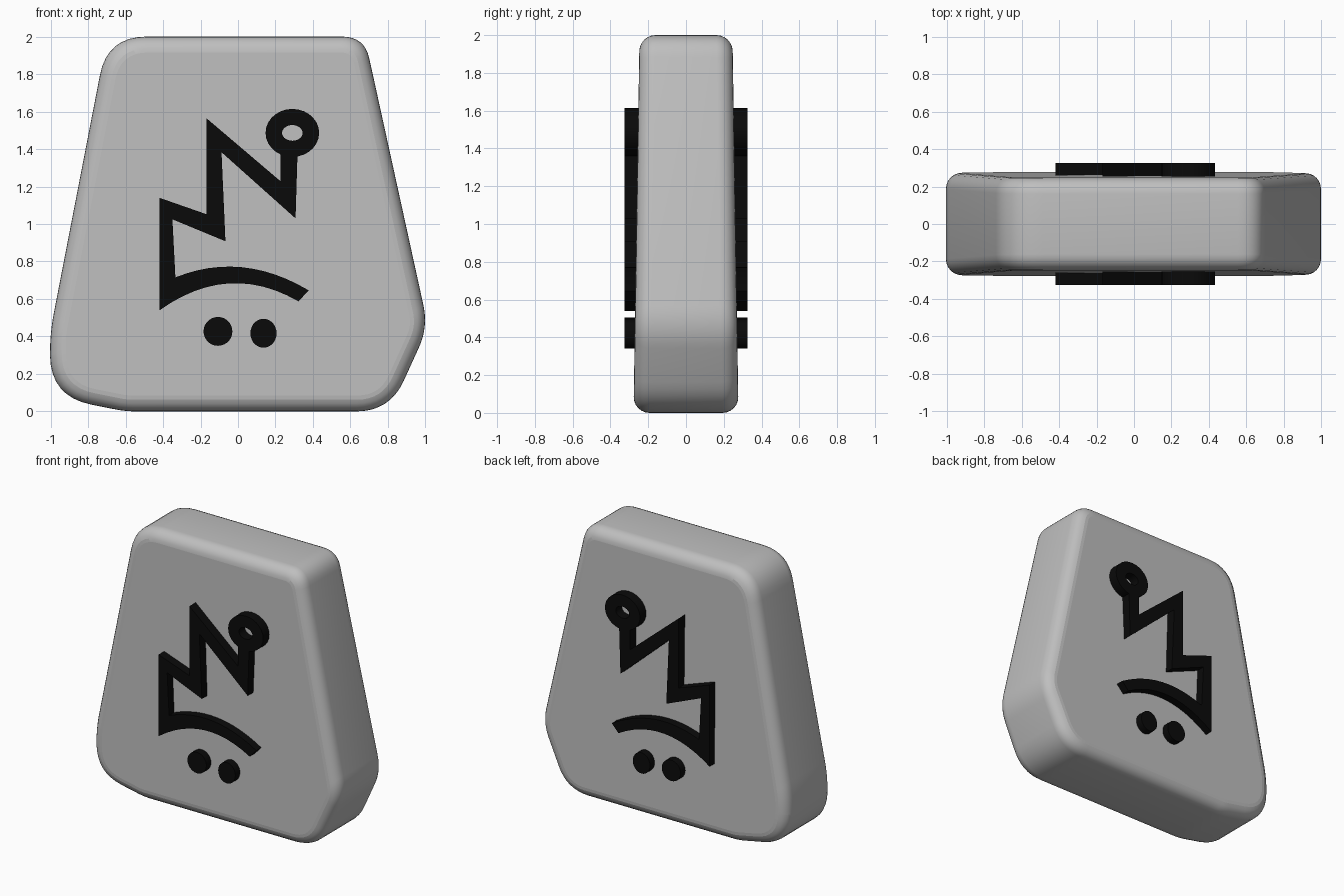
import bpy, bmesh, math
from mathutils import Vector

cube = bpy.data.objects.get("Cube")
if cube:
    bpy.data.objects.remove(cube, do_unlink=True)


def material(name, rgb):
    m = bpy.data.materials.new(name)
    m.use_nodes = True
    m.diffuse_color = (*rgb, 1)
    bsdf = m.node_tree.nodes["Principled BSDF"]
    bsdf.inputs["Base Color"].default_value = (*rgb, 1)
    bsdf.inputs["Roughness"].default_value = 0.8
    return m


STONE = material("stone grey", (0.52, 0.52, 0.52))
INK = material("black", (0.003, 0.003, 0.003))


def finish(bm, name, mat, angle=30):
    bmesh.ops.recalc_face_normals(bm, faces=bm.faces)
    mesh = bpy.data.meshes.new(name)
    bm.to_mesh(mesh)
    bm.free()
    obj = bpy.data.objects.new(name, mesh)
    bpy.context.collection.objects.link(obj)
    mesh.materials.append(mat)
    bpy.ops.object.select_all(action='DESELECT')
    obj.select_set(True)
    bpy.context.view_layer.objects.active = obj
    bpy.ops.object.shade_smooth_by_angle(angle=math.radians(angle))
    for p in mesh.polygons:          # broad front and back faces stay flat
        if abs(p.normal.y) > 0.99:
            p.use_smooth = False
    return obj


def bezier(a, c, b, n):
    a, b, c = Vector(a), Vector(b), Vector(c)
    return [a * (1 - t) ** 2 + c * 2 * t * (1 - t) + b * t * t
            for t in (i / n for i in range(n + 1))]


# Slab corners, anticlockwise from the front: x, z, rounding length
CORNERS = [(-0.6, 0, 0.06), (0.81, 0, 0.18), (1.015, 0.45, 0.12),
           (0.675, 2, 0.12), (-0.697, 2, 0.21), (-1.005, 0.41, 0.12),
           (-1.0, 0.08, 0.22)]


def slab_outline(inset):
    """Rounded outline, moved inward by the inset."""
    pts = [Vector(c[:2]) for c in CORNERS]
    n = len(pts)
    moved = []
    for i, p in enumerate(pts):
        d1, d2 = (p - pts[i - 1]).normalized(), (pts[(i + 1) % n] - p).normalized()
        n1, n2 = Vector((-d1.y, d1.x)), Vector((-d2.y, d2.x))
        moved.append(p + (n1 + n2) * inset / (1 + n1.dot(n2)))
    out = []
    for i, p in enumerate(moved):
        r = max(CORNERS[i][2] - 0.75 * inset, 0.03)
        before = (moved[i - 1] - p).normalized() * r
        after = (moved[(i + 1) % n] - p).normalized() * r
        out += bezier(p + before, p, p + after, 8)
    return out


# Slab: rings lofted from front to back with rounded rims and a slight taper
EDGE, STEPS = 0.085, 6
bm = bmesh.new()
rings = []
for side in (-1, 1):
    for k in range(STEPS + 1):
        a = math.pi / 2 * (k if side > 0 else STEPS - k) / STEPS
        inset, drop = EDGE * (1 - math.cos(a)), EDGE * (1 - math.sin(a))
        rings.append([bm.verts.new((p.x, side * (0.278 - 0.016 * p.y - drop), p.y))
                      for p in slab_outline(inset)])
for r1, r2 in zip(rings, rings[1:]):
    for i in range(len(r1)):
        j = (i + 1) % len(r1)
        bm.faces.new((r1[i], r1[j], r2[j], r2[i]))
bm.faces.new(rings[0])
bm.faces.new(rings[-1])
finish(bm, "stone_slab", STONE)


def ellipse(x, z, rx, rz, n=28):
    return [Vector((x + rx * math.cos(math.tau * i / n), z + rz * math.sin(math.tau * i / n)))
            for i in range(n)]


def plate(name, outer, side, hole=None):
    """Raised plate on the front (-1) or back (1), optionally with a hole."""
    bm = bmesh.new()
    loops = [[[bm.verts.new((p.x, side * y, p.y)) for p in loop] for y in (0.23, 0.325)]
             for loop in (outer, hole) if loop]
    for low, high in loops:
        for i in range(len(low)):
            bm.faces.new((low[i - 1], low[i], high[i], high[i - 1]))
    for k in (0, 1):
        if hole:
            a, b = loops[0][k], loops[1][k]
            for i in range(len(a)):
                bm.faces.new((a[i - 1], a[i], b[i], b[i - 1]))
        else:
            bm.faces.new(loops[0][k])
    finish(bm, name, INK)


# Zigzag with a curved foot, as one outline
zigzag = [Vector(p) for p in (
    (-0.42, 1.14), (-0.168, 1.052), (-0.168, 1.564), (0.227, 1.228),
    (0.227, 1.39), (0.318, 1.39), (0.307, 1.03), (-0.088, 1.383),
    (-0.067, 0.908), (-0.35, 1.025))]
zigzag += bezier((-0.334, 0.715), (0.02, 0.858), (0.377, 0.646), 12)
zigzag += bezier((0.323, 0.587), (-0.05, 0.803), (-0.42, 0.539), 12)

# Same symbol on both faces
for side, label in ((-1, "front"), (1, "back")):
    plate(label + "_zigzag", zigzag, side)
    plate(label + "_ring", ellipse(0.29, 1.486, 0.143, 0.128), side,
          ellipse(0.29, 1.486, 0.055, 0.042))
    plate(label + "_right_dot", ellipse(-0.107, 0.427, 0.077, 0.077), side)
    plate(label + "_left_dot", ellipse(0.136, 0.417, 0.07, 0.077), side)
